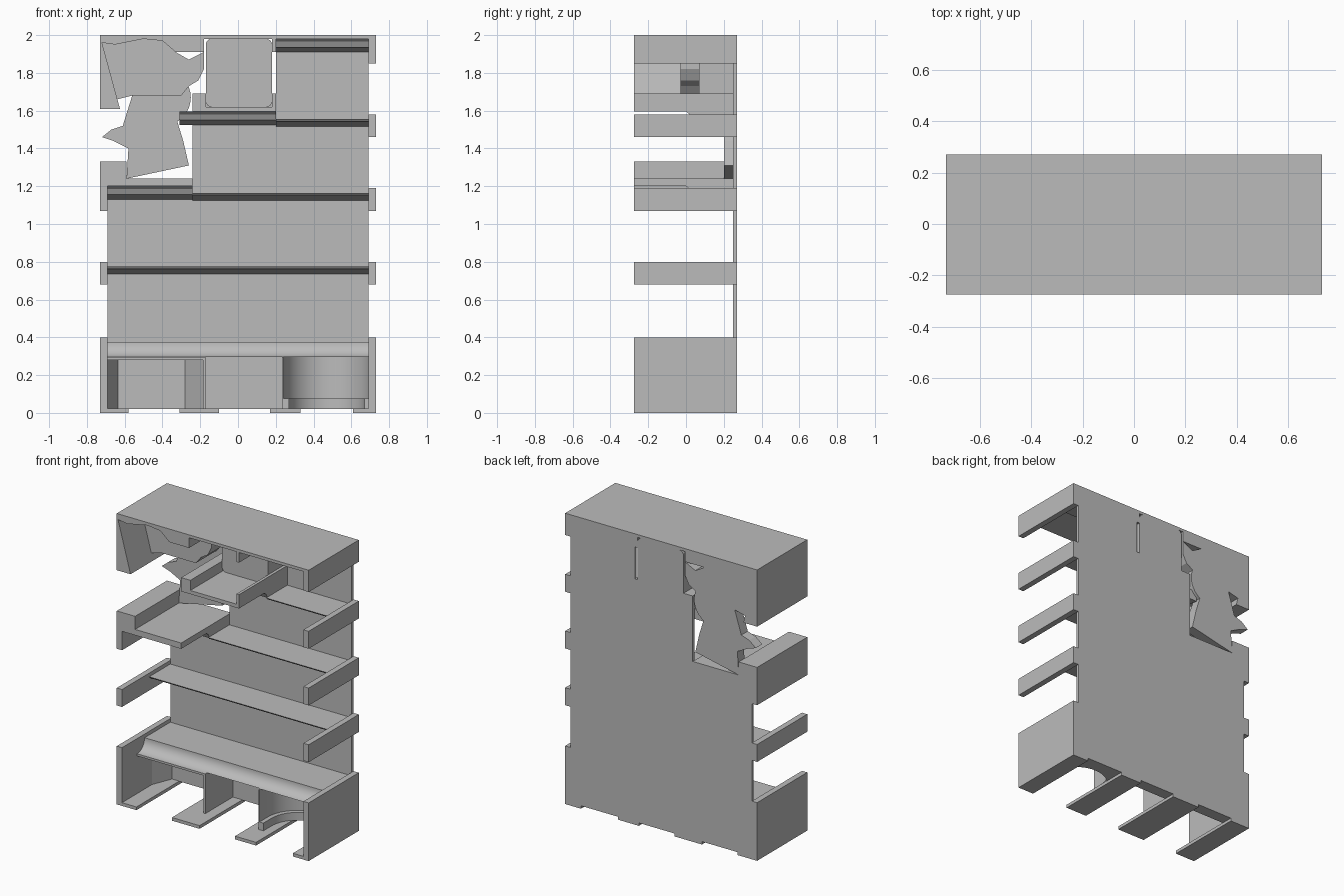
import bpy, bmesh, math

cube = bpy.data.objects.get("Cube")
if cube:
    bpy.data.objects.remove(cube, do_unlink=True)

grey = bpy.data.materials.new("plain_grey")
grey.use_nodes = True
colour = (0.5, 0.5, 0.5, 1)
grey.diffuse_color = colour
grey.node_tree.nodes["Principled BSDF"].inputs["Base Color"].default_value = colour

FRONT, BACK, PANEL = -0.275, 0.27, 0.25
OUT, INN = 0.73, 0.69


def prism(name, pts, axis, a, b):
    """Extrude a flat outline along one axis from a to b."""
    place = {"x": lambda p, t: (t, p[0], p[1]),
             "y": lambda p, t: (p[0], t, p[1]),
             "z": lambda p, t: (p[0], p[1], t)}[axis]
    bm = bmesh.new()
    low = [bm.verts.new(place(p, a)) for p in pts]
    high = [bm.verts.new(place(p, b)) for p in pts]
    bm.faces.new(low)
    bm.faces.new(high)
    for i in range(len(pts)):
        j = (i + 1) % len(pts)
        bm.faces.new((low[i], low[j], high[j], high[i]))
    bmesh.ops.recalc_face_normals(bm, faces=bm.faces)
    mesh = bpy.data.meshes.new(name)
    bm.to_mesh(mesh)
    bm.free()
    mesh.materials.append(grey)
    obj = bpy.data.objects.new(name, mesh)
    bpy.context.collection.objects.link(obj)
    return obj


def rect(x0, x1, z0, z1):
    return [(x0, z0), (x1, z0), (x1, z1), (x0, z1)]


def arc(cx, cy, r, start, end, n):
    return [(cx + r * math.cos(math.radians(start + (end - start) * i / n)),
             cy + r * math.sin(math.radians(start + (end - start) * i / n)))
            for i in range(n + 1)]


def smooth(obj):
    bpy.ops.object.select_all(action="DESELECT")
    obj.select_set(True)
    bpy.context.view_layer.objects.active = obj
    bpy.ops.object.shade_smooth_by_angle(angle=math.radians(30))


# Back panel, stepped around the open bay at upper left
prism("back_panel", [(-INN, 0.02), (INN, 0.02), (INN, 1.99), (0.2, 1.99), (0.2, 1.65),
                     (-0.24, 1.65), (-0.24, 1.22), (-INN, 1.22)], "y", PANEL, BACK)

# Side walls, reduced to arms between the openings
for i, (z0, z1) in enumerate([(0, 0.4), (0.68, 0.8), (1.07, 1.19), (1.46, 1.58)]):
    prism(f"left_arm_{i}", rect(INN, OUT, z0, z1), "y", FRONT, BACK)
    if i < 2:
        prism(f"right_arm_{i}", rect(-OUT, -INN, z0, z1), "y", FRONT, BACK)

# Top slab with the rim of the upper pockets
prism("top_slab", [(-OUT, 2), (-OUT, 1.61), (-0.625, 1.61), (-0.72, 1.96), (-0.65, 1.95),
                   (-0.5, 1.98), (-0.4, 1.97), (-0.33, 1.91), (-0.18, 1.91), (-0.18, 1.98),
                   (0.18, 1.98), (0.18, 1.91), (0.2, 1.91), (0.2, 1.98), (INN, 1.98),
                   (INN, 1.85), (OUT, 1.85), (OUT, 2)], "y", FRONT, BACK)

# Square tray and the ledge under the figure pocket
prism("square_tray", [(-0.24, 1.595), (0.2, 1.595), (0.2, 1.69), (0.18, 1.69), (0.18, 1.62),
                      (-0.17, 1.62), (-0.17, 1.69), (-0.24, 1.69)], "y", FRONT, BACK)
prism("figure_ledge", [(-OUT, 1.07), (-INN, 1.07), (-INN, 1.2), (-0.24, 1.2), (-0.24, 1.24),
                       (-0.59, 1.24), (-0.59, 1.33), (-OUT, 1.33)], "y", FRONT, BACK)


# Sloping undersides below the deep floors
def ceiling(name, x0, x1, top):
    prism(name, [(0, top), (0.02, top - 0.015), (0.035, top - 0.045),
                 (PANEL, top - 0.07), (PANEL, top)], "x", x0, x1)


ceiling("top_underside", 0.2, INN, 1.98)
ceiling("tray_underside", -0.31, 0.2, 1.595)
ceiling("ledge_underside", -INN, -0.24, 1.2)

# Thin wedge shelves
for name, x0, z in (("upper_shelf", 0.2, 1.555), ("middle_shelf", -0.24, 1.165),
                    ("lower_shelf", -INN, 0.775)):
    prism(name, [(0.02, z), (0.03, z - 0.012), (PANEL, z - 0.04), (PANEL, z)], "x", x0, INN)

# Pocket floors: square, wing shape, figure with its round head
corners = [(0.15, 1.95, 0), (-0.14, 1.95, 90), (-0.14, 1.65, 180), (0.15, 1.65, 270)]
prism("square_pocket_floor",
      [p for x, z, a in corners for p in arc(x, z, 0.03, a, a + 90, 4)], "y", 0.07, BACK)
prism("wing_pocket_floor", [(-0.72, 1.96), (-0.65, 1.95), (-0.5, 1.98), (-0.4, 1.97),
                            (-0.33, 1.91), (-0.26, 1.87), (-0.18, 1.91), (-0.18, 1.82),
                            (-0.21, 1.76), (-0.26, 1.73), (-0.3, 1.68), (-0.56, 1.68),
                            (-0.64, 1.66)], "y", -0.03, BACK)
prism("figure_pocket_floor", [(-0.61, 1.52), (-0.67, 1.5), (-0.72, 1.46), (-0.66, 1.44),
                              (-0.58, 1.4), (-0.59, 1.24), (-0.26, 1.31), (-0.29, 1.44),
                              (-0.33, 1.57), (-0.4, 1.68), (-0.56, 1.68)], "y", 0.2, BACK)
smooth(prism("figure_head_floor", arc(-0.4, 1.67, 0.15, 0, 350, 35), "y", 0.2, BACK))

# Base block with a cove along the front
base = prism("base_block", [(PANEL, 0.02), (PANEL, 0.375)] + arc(-0.11, 0.375, 0.08, 0, -90, 10)
             + [(-0.11, 0.02)], "x", -INN, INN)

# Three wells cut into the base
round_well = arc(0.47, -0.02, 0.23, 0, 180, 28) + [(0.24, -0.4), (0.7, -0.4)]
round_foot = arc(0.47, -0.02, 0.2, 0, 180, 28) + [(0.27, -0.4), (0.67, -0.4)]
angled_well = [(-0.71, -0.4), (-0.71, 0), (-0.635, 0.19), (-0.28, 0.19), (-0.185, 0.05),
               (-0.185, -0.4)]
square_well = rect(-0.172, 0.232, -0.4, 0.19)
for name, plan, z0, z1 in (("angled_cutter", angled_well, 0.01, 0.28),
                           ("square_cutter", square_well, 0.01, 0.297),
                           ("round_cutter", round_well, 0.075, 0.296),
                           ("round_foot_cutter", round_foot, 0.01, 0.09)):
    cutter = prism(name, plan, "z", z0, z1)
    cutter.hide_render = True
    cutter.hide_viewport = True
    mod = base.modifiers.new(name, "BOOLEAN")
    mod.operation = "DIFFERENCE"
    mod.solver = "EXACT"
    mod.object = cutter
bpy.context.view_layer.update()
cut_mesh = bpy.data.meshes.new_from_object(
    base.evaluated_get(bpy.context.evaluated_depsgraph_get()))
base.modifiers.clear()
base.data = cut_mesh
for obj in list(bpy.context.collection.objects):
    if obj.name.endswith("cutter"):
        bpy.data.objects.remove(obj, do_unlink=True)
smooth(base)

# Floor strips between the finger cut-outs
for i, (x0, x1) in enumerate([(-OUT, -0.58), (-0.31, -0.1), (0.17, 0.33), (0.61, OUT)]):
    prism(f"floor_strip_{i}", rect(x0, x1, 0, 0.022), "y", FRONT, BACK)
